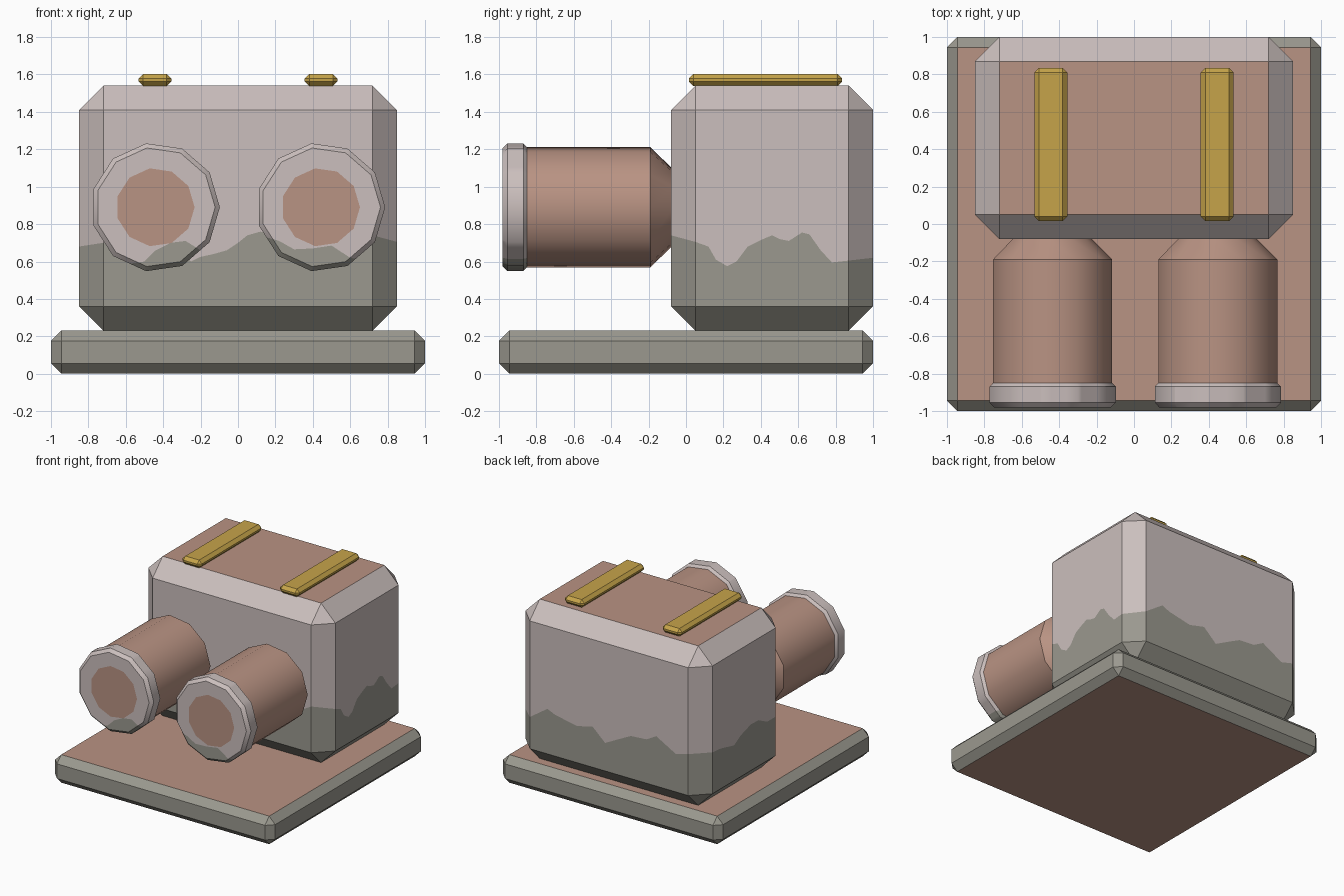
import bpy, bmesh, math
from mathutils import Vector

if "Cube" in bpy.data.objects:
    bpy.data.objects.remove(bpy.data.objects["Cube"])


def srgb(r, g, b):
    f = lambda c: c / 12.92 if c <= 0.04045 else ((c + 0.055) / 1.055) ** 2.4
    return (f(r / 255), f(g / 255), f(b / 255), 1)


def material(name, rgb):
    m = bpy.data.materials.new(name)
    m.diffuse_color = srgb(*rgb)
    m.use_nodes = True
    m.node_tree.nodes["Principled BSDF"].inputs["Base Color"].default_value = m.diffuse_color
    return m


MATS = [material("pale_stone", (203, 191, 189)), material("grey_grime", (155, 153, 143)),
        material("copper_brown", (185, 147, 131)), material("brass", (198, 164, 74))]
PALE, GREY, BROWN, BRASS = range(4)


def finish(bm, name, smooth=False):
    bmesh.ops.recalc_face_normals(bm, faces=bm.faces[:])
    me = bpy.data.meshes.new(name)
    bm.to_mesh(me)
    bm.free()
    for m in MATS:
        me.materials.append(m)
    ob = bpy.data.objects.new(name, me)
    bpy.context.collection.objects.link(ob)
    if smooth:
        bpy.ops.object.select_all(action='DESELECT')
        ob.select_set(True)
        bpy.context.view_layer.objects.active = ob
        bpy.ops.object.shade_smooth_by_angle(angle=math.radians(40))
    return ob


def chamfer_box(lo, hi, width):
    lo, hi = Vector(lo), Vector(hi)
    bm = bmesh.new()
    bmesh.ops.create_cube(bm, size=1)
    for v in bm.verts:
        v.co = Vector([(lo[i] + hi[i]) / 2 + v.co[i] * (hi[i] - lo[i]) for i in range(3)])
    bmesh.ops.bevel(bm, geom=bm.edges[:], offset=width, segments=1,
                    affect='EDGES', profile=0.5)
    bm.normal_update()
    return bm


def interp(pts, t):
    if t <= pts[0][0]:
        return pts[0][1]
    for (a, za), (b, zb) in zip(pts, pts[1:]):
        if t <= b:
            return za + (zb - za) * (t - a) / (b - a)
    return pts[-1][1]


def cut(bm, faces, co, no):
    geom = set(faces)
    for f in faces:
        geom.update(f.edges)
        geom.update(f.verts)
    bmesh.ops.bisect_plane(bm, geom=list(geom), plane_co=co, plane_no=no, dist=1e-5)


# Base plate: brown top and underside, grey rim
bm = chamfer_box((-1, -1, 0), (1, 1, 0.23), 0.055)
for f in bm.faces:
    f.material_index = BROWN if abs(f.normal.z) > 0.9 else GREY
finish(bm, "base_plate")

# Wavy grime line for each wall of the housing
FRONT = [(-.72, .70), (-.6, .68), (-.48, .62), (-.4, .66), (-.32, .65), (-.25, .60), (-.2, .625),
         (-.13, .64), (-.06, .66), (0, .70), (.05, .74), (.12, .76), (.3, .72), (.5, .65),
         (.65, .70), (.72, .74)]
BACK = [(-.72, .70), (-.61, .67), (-.52, .72), (-.43, .77), (-.34, .72), (-.2, .71), (-.1, .66),
        (.035, .59), (.15, .695), (.29, .66), (.49, .70), (.56, .73), (.72, .62)]
RIGHT = [(.05, .705), (.12, .68), (.16, .61), (.22, .575), (.27, .60), (.33, .68), (.4, .715),
         (.46, .74), (.5, .72), (.55, .71), (.62, .755), (.66, .745), (.72, .66), (.78, .595),
         (.87, .605)]
LEFT = [(.05, .68), (.16, .68), (.27, .735), (.37, .74), (.5, .70), (.59, .65), (.76, .69),
        (.87, .70)]

# Housing: chamfered block whose walls are split along the grime line
bm = chamfer_box((-.85, -.08, .23), (.85, 1, 1.54), 0.13)
MID = 0.72
cut(bm, bm.faces[:], (0, 0, MID), (0, 0, 1))
for wall, axis, side in ((FRONT, 0, Vector((0, -1, 0))), (BACK, 0, Vector((0, 1, 0))),
                         (RIGHT, 1, Vector((1, 0, 0))), (LEFT, 1, Vector((-1, 0, 0)))):
    for t, _ in wall[1:-1]:
        bm.normal_update()
        co = [0, 0, 0]
        no = [0, 0, 0]
        co[axis], no[axis] = t, 1
        cut(bm, [f for f in bm.faces if f.normal.dot(side) > 0.99], co, no)
bm.normal_update()
for f in bm.faces:
    c = f.calc_center_median()
    if f.normal.z > 0.9:
        f.material_index = BROWN
    else:
        f.material_index = PALE if c.z > MID else GREY
for v in bm.verts:
    if abs(v.co.z - MID) < 1e-4:
        if v.co.y < -.079:
            v.co.z = interp(FRONT, v.co.x)
        elif v.co.y > .999:
            v.co.z = interp(BACK, v.co.x)
        else:
            v.co.z = interp(RIGHT if v.co.x > 0 else LEFT, v.co.y)
finish(bm, "housing")


def lathe(profile, colours, cx, cz=0.89, sides=11):
    """Eleven-sided solid around a front-to-back axis, from (radius, y) points."""
    bm = bmesh.new()
    rings = []
    for r, y in profile:
        rings.append([bm.verts.new((cx + r * math.cos(2 * math.pi * k / sides), y,
                                    cz + r * math.sin(2 * math.pi * k / sides)))
                      for k in range(sides)])
    for a, b, col in zip(rings, rings[1:], colours):
        for k in range(sides):
            j = (k + 1) % sides
            bm.faces.new((a[k], a[j], b[j], b[k])).material_index = col
    for ring in (rings[0], rings[-1]):
        bm.faces.new(ring).material_index = BROWN
    return bm


# Grime lines on the two collars
COLLAR = {"left": [(-.8, .56), (-.6, .585), (-.5, .60), (-.44, .66), (-.36, .70), (-.28, .71),
                   (-.2, .66), (-.08, .62)],
          "right": [(.08, .75), (.22, .71), (.3, .665), (.4, .67), (.5, .685), (.6, .62),
                    (.7, .60), (.8, .66)]}

for name, sx in (("left", -1), ("right", 1)):
    cx = 0.442 * sx
    # Barrel with tapered rear end
    bm = lathe([(.325, -.87), (.325, -.19), (.2, -.065)], [BROWN] * 2, cx)
    finish(bm, name + "_barrel", True)

    # Collar with brown disc in its front
    bm = lathe([(.21, -.98), (.32, -.98), (.345, -.955), (.345, -.87), (.325, -.85)],
               [PALE] * 4, cx)
    wave = COLLAR[name]
    for t, _ in wave[1:-1]:
        cut(bm, [f for f in bm.faces if f.material_index == PALE], (t, 0, 0), (1, 0, 0))
    for (a, za), (b, zb) in zip(wave, wave[1:]):
        strip = [f for f in bm.faces if f.material_index == PALE
                 and a < f.calc_center_median().x < b]
        if strip:
            cut(bm, strip, (a, 0, za), (za - zb, 0, b - a))
    for f in bm.faces:
        c = f.calc_center_median()
        if f.material_index == PALE and c.z < interp(wave, c.x):
            f.material_index = GREY
    finish(bm, name + "_collar", True)

    # Brass rail on the roof
    bm = chamfer_box((.444 * sx - .088, .015, 1.538), (.444 * sx + .088, .835, 1.603), .025)
    for f in bm.faces:
        f.material_index = BRASS
    finish(bm, name + "_roof_rail")
